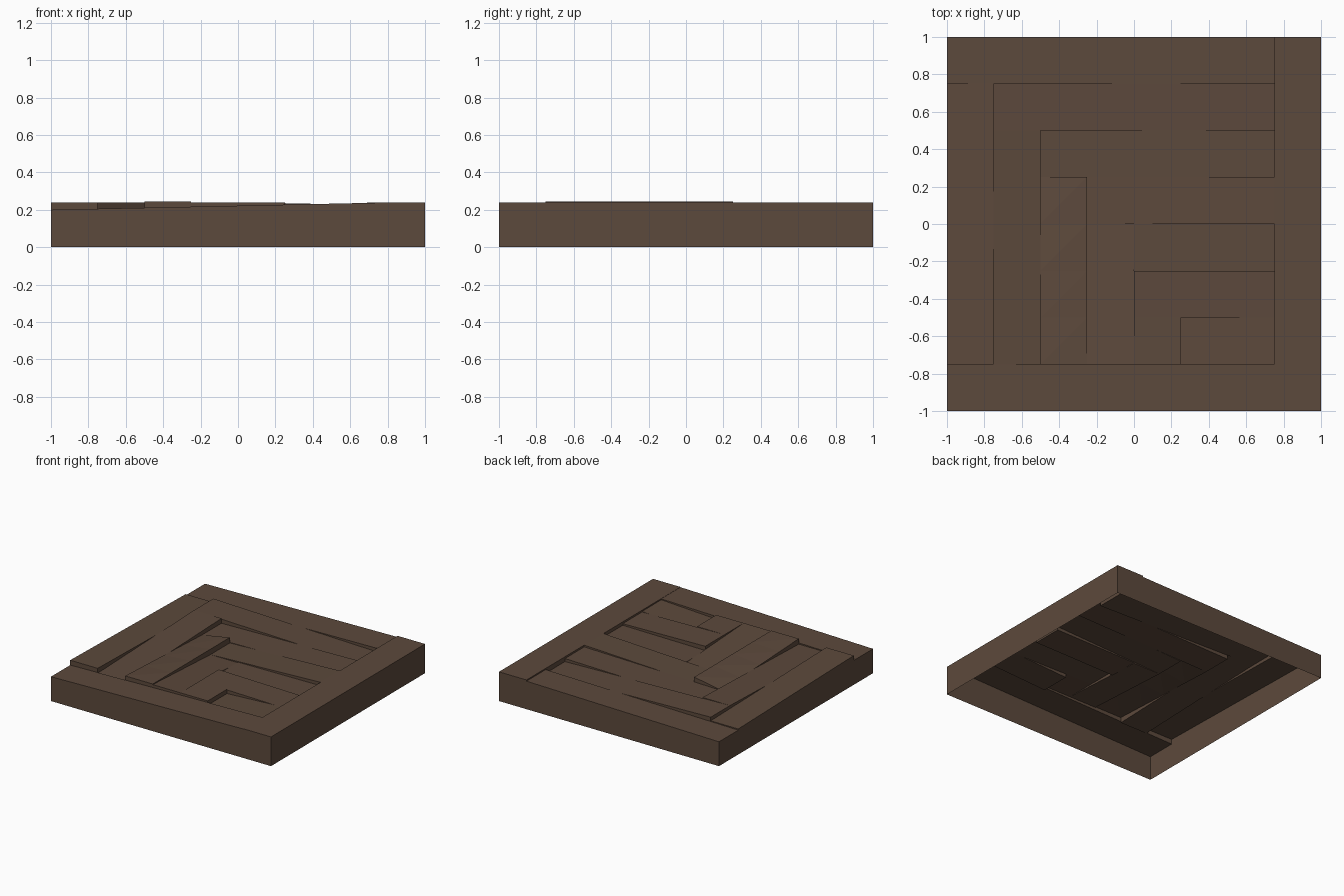
import bpy, bmesh

cube = bpy.data.objects.get("Cube")
if cube:
    bpy.data.objects.remove(cube)

wood = bpy.data.materials.new("dark_brown_wood")
wood.use_nodes = True
wood.diffuse_color = (0.108, 0.067, 0.045, 1)
bsdf = wood.node_tree.nodes["Principled BSDF"]
bsdf.inputs["Base Color"].default_value = wood.diffuse_color
bsdf.inputs["Roughness"].default_value = 0.9

CELL = 0.25

# Boards: name, x and y extents in cells from the centre, heights at sw, se, nw, ne
BOARDS = [
    ("right_border", 3, 4, -4, 4, .24, .24, .24, .24),
    ("front_border", -4, 3, -4, -3, .2, .238, .2, .238),
    ("back_border", -4, 3, 3, 4, .2, .23, .2, .23),
    ("left_border", -4, -3, -3, 3, .24, .24, .21, .21),
    ("outer_back_board", -3, 3, 2, 3, .24, .2, .24, .2),
    ("outer_left_board", -3, -2, -3, 2, .2, .2, .24, .24),
    ("inner_back_board", -2, 3, 1, 2, .2, .225, .2, .225),
    ("raised_left_board", -2, -1, -3, 1, .245, .245, .2, .245),
    ("middle_back_board", -1, 3, 0, 1, .2, .24, .2, .24),
    ("middle_left_board", -1, 0, -3, 0, .24, .24, .2, .2),
    ("middle_board", 0, 3, -1, 0, .205, .212, .205, .212),
    ("middle_front_board", 0, 3, -2, -1, .24, .225, .24, .225),
    ("short_board", 0, 1, -3, -2, .24, .24, .24, .24),
    ("inner_front_board", 1, 3, -3, -2, .205, .23, .205, .23),
]


def height(board, i, j):
    """Height of a board over grid point i, j, folded along its diagonal."""
    _, x0, x1, y0, y1, sw, se, nw, ne = board
    u, v = (i - x0) / (x1 - x0), (j - y0) / (y1 - y0)
    if v > u:
        return sw + (ne - nw) * u + (nw - sw) * v
    return sw + (se - sw) * u + (ne - se) * v


def board_at(i, j):
    """Board covering the cell whose low corner is i, j."""
    for b in BOARDS:
        if b[1] <= i < b[2] and b[3] <= j < b[4]:
            return b
    return None


def point(i, j, z):
    return (i * CELL, j * CELL, z)


def step(bm, p, q, board, other):
    """Vertical face along p-q wherever the board stands above its neighbour."""
    ha, hb = height(board, *p), height(board, *q)
    la = height(other, *p) if other else 0
    lb = height(other, *q) if other else 0
    da, db = ha - la, hb - lb
    if max(da, db) < 1e-4:
        return
    if da > 1e-4 and db > 1e-4:
        ring = [point(*p, la), point(*q, lb), point(*q, hb), point(*p, ha)]
    else:
        # The two boards cross along this edge, so the step tapers to nothing
        t = min(max(da / (da - db), 0), 1)
        c = point(p[0] + (q[0] - p[0]) * t, p[1] + (q[1] - p[1]) * t, ha + (hb - ha) * t)
        if da > db:
            ring = [point(*p, la), c, point(*p, ha)]
        else:
            ring = [c, point(*q, lb), point(*q, hb)]
    bm.faces.new([bm.verts.new(v) for v in ring])


# Each board is a sloping open sheet with steps down to its neighbours
for board in BOARDS:
    name, x0, x1, y0, y1 = board[:5]
    bm = bmesh.new()
    for i in range(x0, x1):
        for j in range(y0, y1):
            c = [(i, j), (i + 1, j), (i + 1, j + 1), (i, j + 1)]
            top = [bm.verts.new(point(*k, height(board, *k))) for k in c]
            bm.faces.new((top[0], top[1], top[2]))
            bm.faces.new((top[0], top[2], top[3]))
            for n, (dx, dy) in enumerate([(0, -1), (1, 0), (0, 1), (-1, 0)]):
                other = board_at(i + dx, j + dy)
                if other is not board:
                    step(bm, c[n], c[(n + 1) % 4], board, other)
    bmesh.ops.remove_doubles(bm, verts=bm.verts, dist=1e-5)
    bmesh.ops.dissolve_limit(bm, angle_limit=0.001, verts=bm.verts, edges=bm.edges)
    mesh = bpy.data.meshes.new(name)
    bm.to_mesh(mesh)
    bm.free()
    mesh.materials.append(wood)
    bpy.context.collection.objects.link(bpy.data.objects.new(name, mesh))
